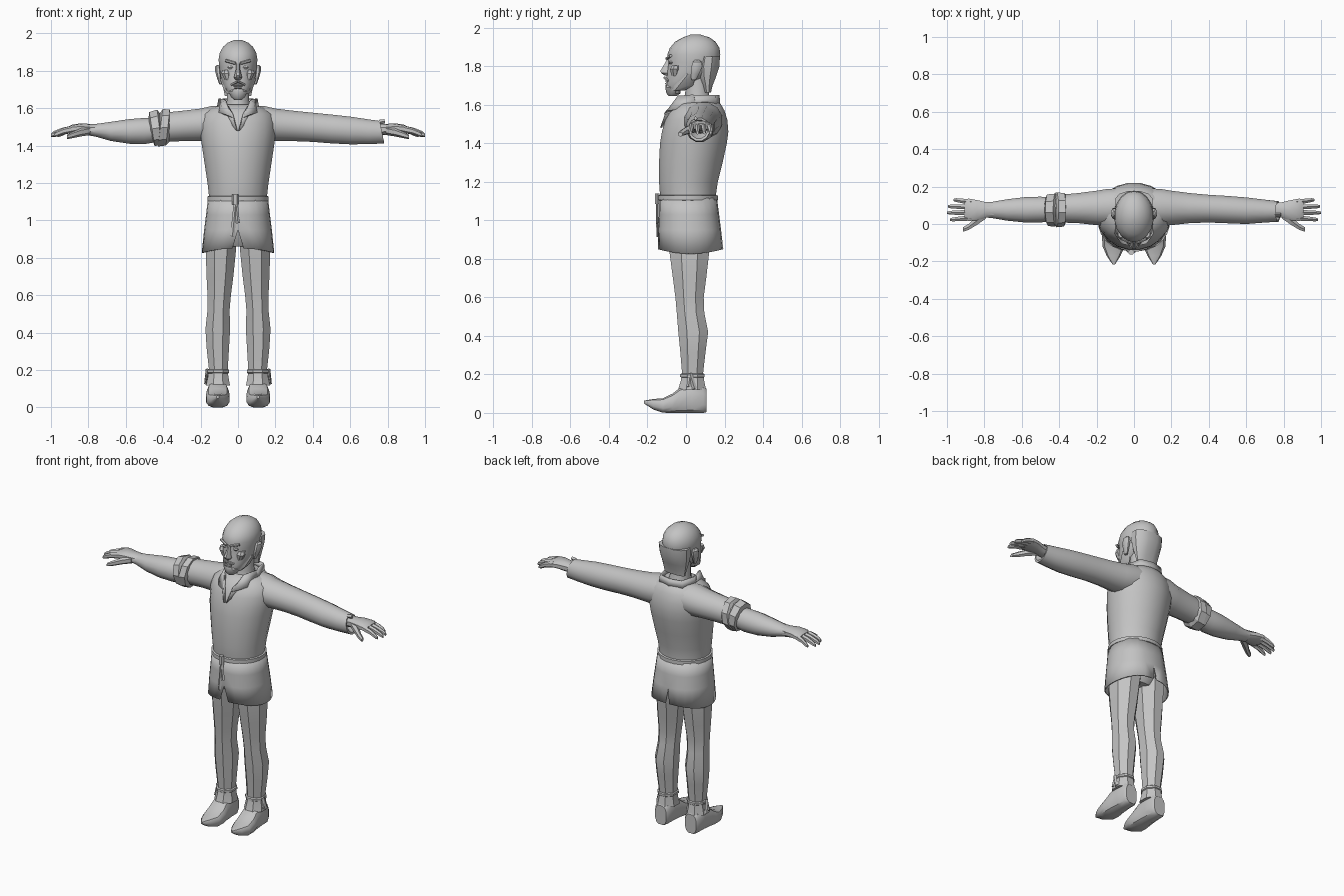
import bpy, bmesh, math
from mathutils import Vector

GREY = bpy.data.materials.new("plain grey")
GREY.diffuse_color = (0.55, 0.55, 0.55, 1)


def finish(name, bm, angle=35, mirror=False, flip=False, thick=0):
    """Turn a bmesh into an object, optionally mirrored in x or given thickness."""
    if flip:
        for v in bm.verts:
            v.co.x *= -1
    if mirror:
        dup = bmesh.ops.duplicate(bm, geom=bm.verts[:] + bm.edges[:] + bm.faces[:])["geom"]
        for v in dup:
            if isinstance(v, bmesh.types.BMVert):
                v.co.x *= -1
        bmesh.ops.remove_doubles(bm, verts=bm.verts[:], dist=0.0005)
    bmesh.ops.recalc_face_normals(bm, faces=bm.faces[:])
    me = bpy.data.meshes.new(name)
    bm.to_mesh(me)
    bm.free()
    me.materials.append(GREY)
    ob = bpy.data.objects.new(name, me)
    bpy.context.collection.objects.link(ob)
    if thick:
        mod = ob.modifiers.new("thickness", 'SOLIDIFY')
        mod.thickness = thick
        mod.offset = 0
    bpy.ops.object.select_all(action='DESELECT')
    bpy.context.view_layer.objects.active = ob
    ob.select_set(True)
    bpy.ops.object.shade_smooth_by_angle(angle=math.radians(angle))
    return ob


def loft(name, axis, rings, n=12, power=1.0, caps=True, **kw):
    """Rings are (t, a0, a1, b0, b1[, tilt]): bounds of an oval at t along the axis."""
    bm = bmesh.new()
    loops = []
    for t, a0, a1, b0, b1, *tilt in rings:
        loop = []
        for i in range(n):
            w = 2 * math.pi * (i + 0.5) / n
            c, s = (math.copysign(abs(f(w) / math.cos(math.pi / n)) ** power, f(w))
                    for f in (math.cos, math.sin))
            a, b = (a0 + a1 + (a1 - a0) * c) / 2, (b0 + b1 + (b1 - b0) * s) / 2
            u = t + (tilt[0] * s if tilt else 0)
            loop.append(bm.verts.new({'x': (u, a, b), 'y': (a, u, b), 'z': (a, b, u)}[axis]))
        loops.append(loop)
    for p, q in zip(loops, loops[1:]):
        for i in range(n):
            j = (i + 1) % n
            bm.faces.new((p[i], p[j], q[j], q[i]))
    if caps:
        bm.faces.new(loops[0])
        bm.faces.new(loops[-1])
    return finish(name, bm, **kw)


def zl(name, rings, **kw):
    """Upright loft centred on x = 0 from (z, half width, y0, y1[, tilt])."""
    return loft(name, 'z', [(r[0], -r[1], r[1], *r[2:]) for r in rings], **kw)


def sheet(name, rows, **kw):
    bm = bmesh.new()
    vs = [[bm.verts.new(p) for p in row] for row in rows]
    for p, q in zip(vs, vs[1:]):
        for i in range(len(p) - 1):
            bm.faces.new((p[i], p[i + 1], q[i + 1], q[i]))
    return finish(name, bm, **kw)


def rod(name, p, q, w, d, n=6, **kw):
    """Tapered bar between two points, w across x and d across."""
    bm = bmesh.new()
    p, q = Vector(p), Vector(q)
    z = (q - p).normalized()
    y = z.cross(Vector((1, 0, 0)) if abs(z.x) < 0.9 else Vector((0, 0, 1))).normalized()
    x = y.cross(z)
    ends = [[bm.verts.new(c + x * w * math.cos(k * 2 * math.pi / n)
                          + y * d * math.sin(k * 2 * math.pi / n)) for k in range(n)] for c in (p, q)]
    for i in range(n):
        j = (i + 1) % n
        bm.faces.new((ends[0][i], ends[0][j], ends[1][j], ends[1][i]))
    bm.faces.new(ends[0])
    bm.faces.new(ends[1])
    return finish(name, bm, **kw)


# Shirt body
zl("shirt", [(1.10, .155, -.13, .155), (1.13, .155, -.135, .155), (1.2, .163, -.14, .165),
             (1.3, .178, -.14, .19), (1.4, .193, -.135, .212), (1.46, .2, -.125, .22),
             (1.52, .2, -.108, .215), (1.57, .185, -.085, .2), (1.605, .135, -.05, .18),
             (1.62, .08, -.02, .155)], n=20, angle=45)

# Open collar with pointed flaps
sheet("collar", [[(0, .172, 1.6), (.08, .152, 1.6), (.108, .06, 1.6), (.085, -.045, 1.58), (.006, -.13, 1.48)],
                 [(0, .168, 1.65), (.075, .15, 1.65), (.098, .055, 1.648), (.07, -.03, 1.635), (.03, -.098, 1.57)]],
      mirror=True, thick=.012)
sheet("collar_flap", [[(.108, .05, 1.605), (.1, -.05, 1.575), (.065, -.102, 1.565)],
                      [(.1, .04, 1.652), (.068, -.04, 1.645), (.028, -.11, 1.55)]], mirror=True, thick=.01)

# Skirt of the tunic: two half panels with slits front and back
def panel(z, hx, y0, y1, front, back):
    row = []
    for i in range(13):
        w = front + (math.pi - front - back) * i / 12
        row.append((hx * abs(math.sin(w)) ** .8 if 0 < w < 3.14 else 0,
                    (y0 + y1) / 2 - (y1 - y0) / 2 * math.cos(w),
                    z + (.012 * math.cos(2 * w) if z < .9 else 0)))
    return row


sheet("tunic_skirt", [panel(1.115, .157, -.135, .157, 0, 0), panel(1.03, .167, -.137, .168, 0, 0),
                      panel(.95, .177, -.14, .178, 0, 0), panel(.838, .19, -.142, .19, .1, .035)],
      mirror=True, thick=.008, angle=45)

# Belt with knot and hanging ends
zl("belt", [(1.103, .155, -.137, .157), (1.105, .164, -.146, .166), (1.128, .164, -.146, .166),
            (1.131, .155, -.137, .157)], n=20)
rod("belt_knot", (-.015, -.15, 1.085), (-.015, -.15, 1.14), .018, .014)
rod("belt_end_long", (-.012, -.15, 1.1), (-.03, -.148, .915), .011, .006, n=4)
rod("belt_end_short", (-.012, -.15, 1.1), (.0, -.15, .985), .01, .006, n=4)

# Trousers
loft("trouser_leg", 'z', [(1.0, .0, .15, -.1, .14), (.83, .012, .172, -.085, .12), (.7, .025, .168, -.068, .105),
                          (.6, .038, .163, -.055, .092), (.52, .045, .163, -.048, .095),
                          (.42, .042, .174, -.04, .115), (.32, .048, .168, -.03, .102),
                          (.2, .055, .155, -.02, .088), (.13, .06, .15, -.015, .085)],
     n=8, angle=28, mirror=True)
zl("trouser_seat", [(.86, .1, -.06, .1), (.92, .15, -.1, .14), (1.05, .15, -.12, .145)], n=12)
loft("ankle_cuff", 'z', [(.2, .054, .157, -.022, .09), (.17, .052, .16, -.026, .094),
                         (.118, .043, .17, -.042, .104), (.118, .06, .15, -.02, .085)],
     n=8, angle=28, mirror=True)
loft("ankle_tie", 'z', [(.183, .052, .159, -.024, .092), (.187, .047, .164, -.03, .097),
                        (.2, .047, .164, -.03, .097), (.204, .052, .159, -.024, .092)], n=8, mirror=True)
rod("ankle_knot", (.164, .02, .205), (.172, .045, .125), .009, .012, n=4, mirror=True)
rod("ankle_loop", (.164, .022, .2), (.173, .012, .135), .006, .01, n=4, mirror=True)

# Shoes with pointed upturned toes
loft("shoe", 'y', [(-.217, .102, .114, .048, .064), (-.17, .072, .146, .018, .072), (-.12, .05, .168, .001, .076),
                   (-.07, .045, .171, 0, .1), (-.03, .05, .166, 0, .132), (.03, .055, .16, 0, .145),
                   (.09, .058, .157, 0, .142), (.106, .068, .147, .004, .125)],
     n=12, power=.7, mirror=True)

# Sleeves: long on the left, rolled up on the right
upper = [(.04, .0, .19, 1.44, 1.615), (.14, -.01, .188, 1.425, 1.612), (.2, -.006, .178, 1.425, 1.598),
         (.3, .005, .165, 1.424, 1.586), (.4, .008, .156, 1.42, 1.576)]
loft("long_sleeve", 'x', upper + [(.5, .004, .15, 1.412, 1.566), (.6, .0, .142, 1.407, 1.555),
                                  (.7, .008, .13, 1.408, 1.54), (.77, .012, .122, 1.412, 1.532, -.012),
                                  (.768, .022, .112, 1.425, 1.522, -.012), (.73, .04, .1, 1.45, 1.51)], n=12)
rod("sleeve_cuff_button", (.755, .05, 1.526), (.785, .05, 1.53), .012, .009, n=4)
loft("short_sleeve", 'x', upper + [(.43, .01, .153, 1.42, 1.572)], n=12, flip=True)
loft("sleeve_roll_inner", 'x', [(.365, .01, .155, 1.425, 1.575), (.375, -.008, .166, 1.405, 1.59, -.01),
                                (.415, -.012, .168, 1.4, 1.59, -.012), (.425, .015, .145, 1.43, 1.56)],
     n=9, flip=True, angle=25)
loft("sleeve_roll_outer", 'x', [(.41, .01, .15, 1.42, 1.57, .008), (.42, -.008, .162, 1.405, 1.588, .012),
                                (.46, -.006, .158, 1.403, 1.575, .014), (.468, .015, .14, 1.43, 1.545, .01)],
     n=9, flip=True, angle=25)
loft("bare_forearm", 'x', [(.4, .02, .14, 1.425, 1.55), (.5, .008, .146, 1.408, 1.548), (.58, .008, .144, 1.41, 1.542),
                           (.68, .018, .132, 1.425, 1.527), (.76, .032, .118, 1.448, 1.516),
                           (.8, .035, .118, 1.455, 1.514)], n=12, flip=True)

# Hands
for side, flip in (("left", False), ("right", True)):
    loft(side + "_palm", 'x', [(.72, .038, .108, 1.452, 1.515), (.79, .034, .116, 1.458, 1.515),
                               (.84, .02, .128, 1.466, 1.518), (.885, .016, .136, 1.468, 1.512),
                               (.905, .025, .13, 1.472, 1.502)], n=10, power=.8, flip=flip)
    # four fingers: (name, root y, tip y, tip x)
    for nm, y, ty, tx in (("index", .032, .024, .985), ("middle", .062, .06, 1.0),
                          ("ring", .091, .094, .995), ("little", .119, .128, .965)):
        mx, my = (.88 + tx) / 2, (y + ty) / 2
        loft(f"{side}_{nm}_finger", 'x', [(.87, y - .014, y + .014, 1.474, 1.508),
                                          (mx, my - .012, my + .012, 1.463, 1.493),
                                          (tx - .015, ty - .01, ty + .01, 1.45, 1.476),
                                          (tx, ty - .006, ty + .006, 1.447, 1.463)], n=6, flip=flip)
    loft(side + "_thumb", 'x', [(.79, .03, .07, 1.46, 1.5), (.84, -.005, .04, 1.452, 1.49),
                                (.885, -.032, .0, 1.442, 1.472), (.915, -.042, -.018, 1.436, 1.456)], n=6, flip=flip)

# Neck and head
zl("neck", [(1.52, .09, -.05, .14), (1.6, .068, -.01, .135), (1.64, .06, -.005, .12), (1.76, .06, 0, .12)], n=12)
zl("head", [(1.672, .04, -.095, -.01, .012), (1.695, .062, -.102, .04, .018), (1.73, .082, -.1, .105, .012),
            (1.775, .094, -.098, .15), (1.82, .1, -.09, .17), (1.86, .104, -.095, .176), (1.895, .098, -.082, .172),
            (1.928, .08, -.055, .152), (1.95, .055, -.015, .12), (1.965, .02, .025, .075)], n=18, angle=50)
zl("back_hair", [(1.665, .07, .095, .13), (1.7, .077, .085, .138), (1.74, .086, .065, .154),
                 (1.8, .098, .05, .174), (1.85, .1, .06, .176)], n=12, power=.85)
zl("beard", [(1.645, .02, -.088, -.05), (1.66, .038, -.1, -.03), (1.69, .05, -.106, -.03),
             (1.702, .035, -.104, -.05)], n=10)
loft("jaw_whiskers", 'z', [(1.675, .03, .058, -.07, -.01), (1.7, .05, .077, -.055, .03), (1.76, .075, .097, .0, .05)],
     n=6, mirror=True)
zl("nose", [(1.752, .014, -.11, -.07), (1.764, .022, -.128, -.07), (1.775, .019, -.134, -.07),
            (1.81, .011, -.113, -.07), (1.84, .01, -.098, -.07)], n=8)
rod("moustache", (.002, -.112, 1.742), (.036, -.093, 1.725), .006, .007, mirror=True)
rod("upper_lip", (-.025, -.1, 1.724), (.025, -.1, 1.724), .007, .008)
rod("lower_lip", (-.02, -.101, 1.71), (.02, -.101, 1.71), .006, .008)
rod("eyebrow", (.014, -.1, 1.84), (.066, -.08, 1.855), .008, .008, mirror=True)
loft("eye", 'z', [(1.811, .03, .048, -.086, -.07), (1.819, .022, .056, -.09, -.065),
                  (1.827, .03, .048, -.086, -.07)], n=8, mirror=True)
loft("cheekbone", 'z', [(1.75, .04, .07, -.075, -.04), (1.785, .035, .088, -.083, -.03), (1.805, .045, .085, -.072, -.03)],
     n=8, mirror=True)
loft("ear", 'z', [(1.728, .085, .1, .028, .05), (1.76, .088, .112, .025, .068), (1.8, .09, .123, .028, .085),
                  (1.822, .092, .122, .036, .082), (1.832, .094, .112, .045, .07)], n=8, mirror=True)
